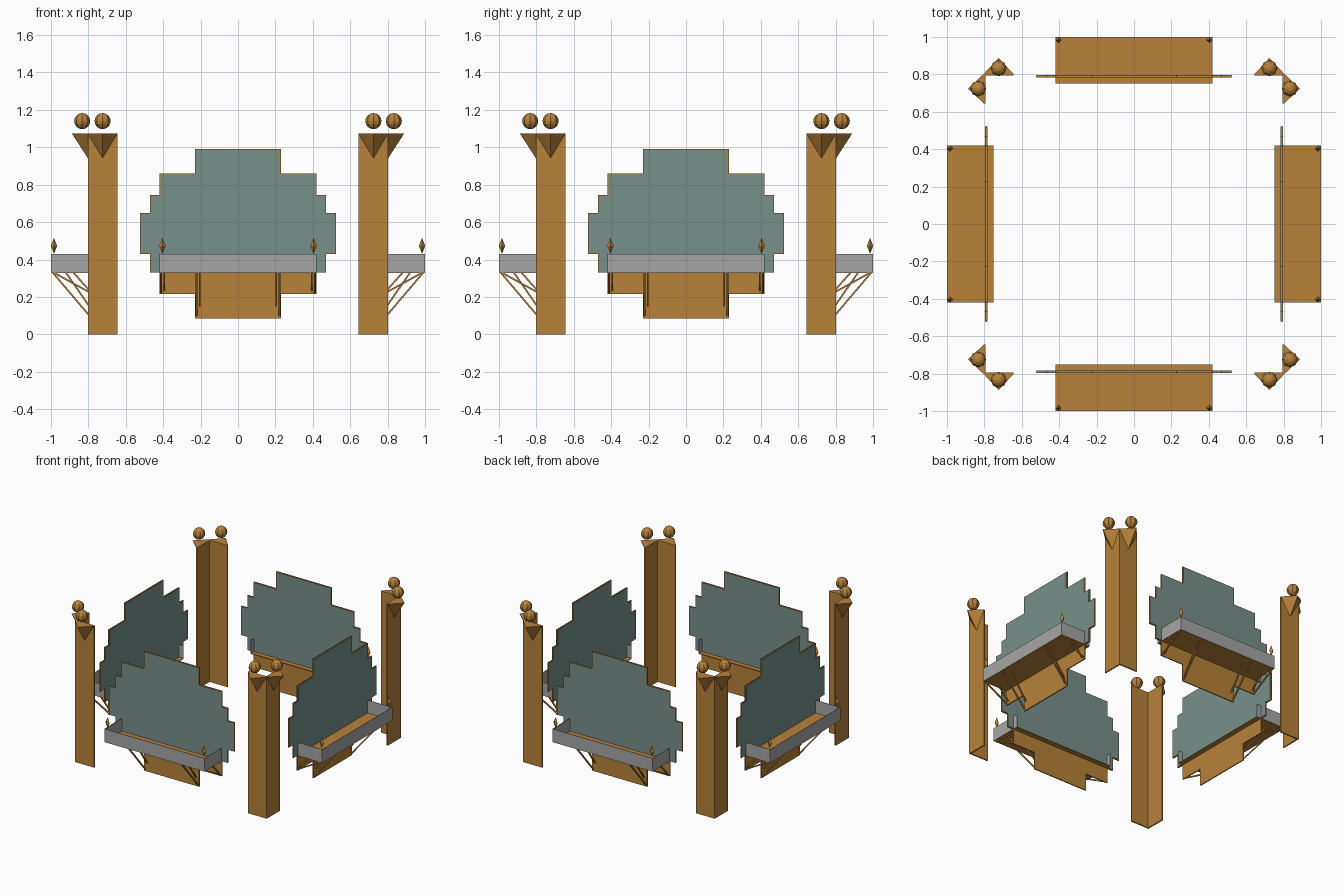
import bpy, bmesh, math
from mathutils import Matrix, Vector

if "Cube" in bpy.data.objects:
    bpy.data.objects.remove(bpy.data.objects["Cube"])


def material(name, rgb):
    m = bpy.data.materials.new(name)
    m.diffuse_color = (*rgb, 1)
    m.use_nodes = True
    m.node_tree.nodes["Principled BSDF"].inputs["Base Color"].default_value = m.diffuse_color
    return m


WOOD = material("warm_wood", (0.48, 0.223, 0.042))
TEAL = material("teal_glass", (0.19, 0.285, 0.26))
GREY = material("grey_rail", (0.38, 0.38, 0.38))


def finish(name, bm, mat, rot):
    bmesh.ops.recalc_face_normals(bm, faces=bm.faces)
    bm.transform(rot)
    me = bpy.data.meshes.new(name)
    bm.to_mesh(me)
    bm.free()
    me.materials.append(mat)
    ob = bpy.data.objects.new(name, me)
    bpy.context.collection.objects.link(ob)
    return ob


def add_box(bm, x0, x1, y0, y1, z0, z1):
    m = Matrix.Translation(((x0 + x1) / 2, (y0 + y1) / 2, (z0 + z1) / 2))
    m = m @ Matrix.Diagonal((x1 - x0, y1 - y0, z1 - z0, 1))
    bmesh.ops.create_cube(bm, size=1, matrix=m)


def add_prism(bm, pts, vec):
    f = bm.faces.new([bm.verts.new(p) for p in pts])
    r = bmesh.ops.extrude_face_region(bm, geom=[f], use_keep_orig=True)
    bmesh.ops.translate(bm, vec=vec,
                        verts=[v for v in r["geom"] if isinstance(v, bmesh.types.BMVert)])


def add_hull(bm, pts):
    vs = [bm.verts.new(p) for p in pts]
    bmesh.ops.convex_hull(bm, input=vs)


def add_strut(bm, a, b, t=0.009):
    a, b = Vector(a), Vector(b)
    m = Matrix.Translation((a + b) / 2) @ (b - a).to_track_quat('Z', 'X').to_matrix().to_4x4()
    bmesh.ops.create_cube(bm, size=1, matrix=m @ Matrix.Diagonal((t, t, (b - a).length, 1)))


# stepped half profile: (half width, bottom z, top z)
STEPS = [(0.23, 0.085, 0.215), (0.42, 0.215, 0.33), (0.47, 0.33, 0.43), (0.525, 0.43, 0.65),
         (0.47, 0.65, 0.745), (0.42, 0.745, 0.86), (0.23, 0.86, 0.99)]


def stepped(steps, y, e=0.0):
    right = []
    for w, z0, z1 in steps:
        right += [(w - e, z0 + e if z0 < 0.5 else z0 - e),
                  (w - e, z1 + e if z1 < 0.5 else z1 - e)]
    return [(x, y, z) for x, z in right] + [(-x, y, z) for x, z in reversed(right)]


for k in range(4):
    R = Matrix.Rotation(k * math.pi / 2, 4, 'Z')

    # stepped wall panel with teal faces on both sides
    bm = bmesh.new()
    add_prism(bm, stepped(STEPS, -0.794), (0, 0.008, 0))
    finish("wall_panel", bm, WOOD, R)
    bm = bmesh.new()
    for y in (-0.796, -0.786):
        add_prism(bm, stepped(STEPS[2:], y, 0.005), (0, 0.002, 0))
    finish("teal_window", bm, TEAL, R)

    # balcony floor
    bm = bmesh.new()
    add_box(bm, -0.418, 0.418, -0.998, -0.75, 0.328, 0.334)
    finish("balcony_floor", bm, WOOD, R)

    # railing on three sides
    bm = bmesh.new()
    add_box(bm, -0.42, 0.42, -1.0, -0.996, 0.33, 0.43)
    for s in (-1, 1):
        add_box(bm, s * 0.418 - 0.002, s * 0.418 + 0.002, -0.996, -0.75, 0.33, 0.43)
    finish("railing", bm, GREY, R)

    # diamond finials on the railing corners
    bm = bmesh.new()
    for s in (-1, 1):
        c = Vector((s * 0.404, -0.984, 0.473))
        add_hull(bm, [c + Vector(d) for d in
                      ((0.017, 0, 0), (-0.017, 0, 0), (0, 0.017, 0), (0, -0.017, 0),
                       (0, 0, 0.043), (0, 0, -0.043))])
    finish("rail_finials", bm, WOOD, R)

    # slanted struts under the balcony
    bm = bmesh.new()
    for s in (-1, 1):
        add_strut(bm, (s * 0.222, -0.99, 0.33), (s * 0.222, -0.795, 0.1))
        add_strut(bm, (s * 0.205, -0.92, 0.33), (s * 0.205, -0.795, 0.15))
        add_strut(bm, (s * 0.412, -0.985, 0.33), (s * 0.412, -0.795, 0.225))
        add_strut(bm, (s * 0.395, -0.88, 0.33), (s * 0.395, -0.795, 0.235))
    finish("balcony_struts", bm, WOOD, R)

    # L-shaped corner pillar, open toward the inside
    bm = bmesh.new()
    a, b, c = 0.803, 0.645, 0.793
    outline = [(a, -a), (a, -b), (c, -b), (c, -c), (b, -c), (b, -a)]
    add_prism(bm, [(x, y, 0) for x, y in outline], (0, 0, 1.073))
    finish("corner_pillar", bm, WOOD, R)

    # inverted pyramid brackets on the two outer faces, each with a ball
    brackets, balls = bmesh.new(), bmesh.new()
    m = (a + b) / 2
    for swap in (False, True):
        def at(x, y, z):
            return (-y, -x, z) if swap else (x, y, z)
        add_hull(brackets, [at(a, -a, 1.073), at(b, -a, 1.073),
                            at(m, -0.888, 1.073), at(m, -a, 0.942)])
        bmesh.ops.create_uvsphere(balls, u_segments=8, v_segments=8, radius=0.043,
                                  matrix=Matrix.Translation(at(m, -0.833, 1.14)))
    finish("pillar_brackets", brackets, WOOD, R)
    finish("pillar_balls", balls, WOOD, R)
